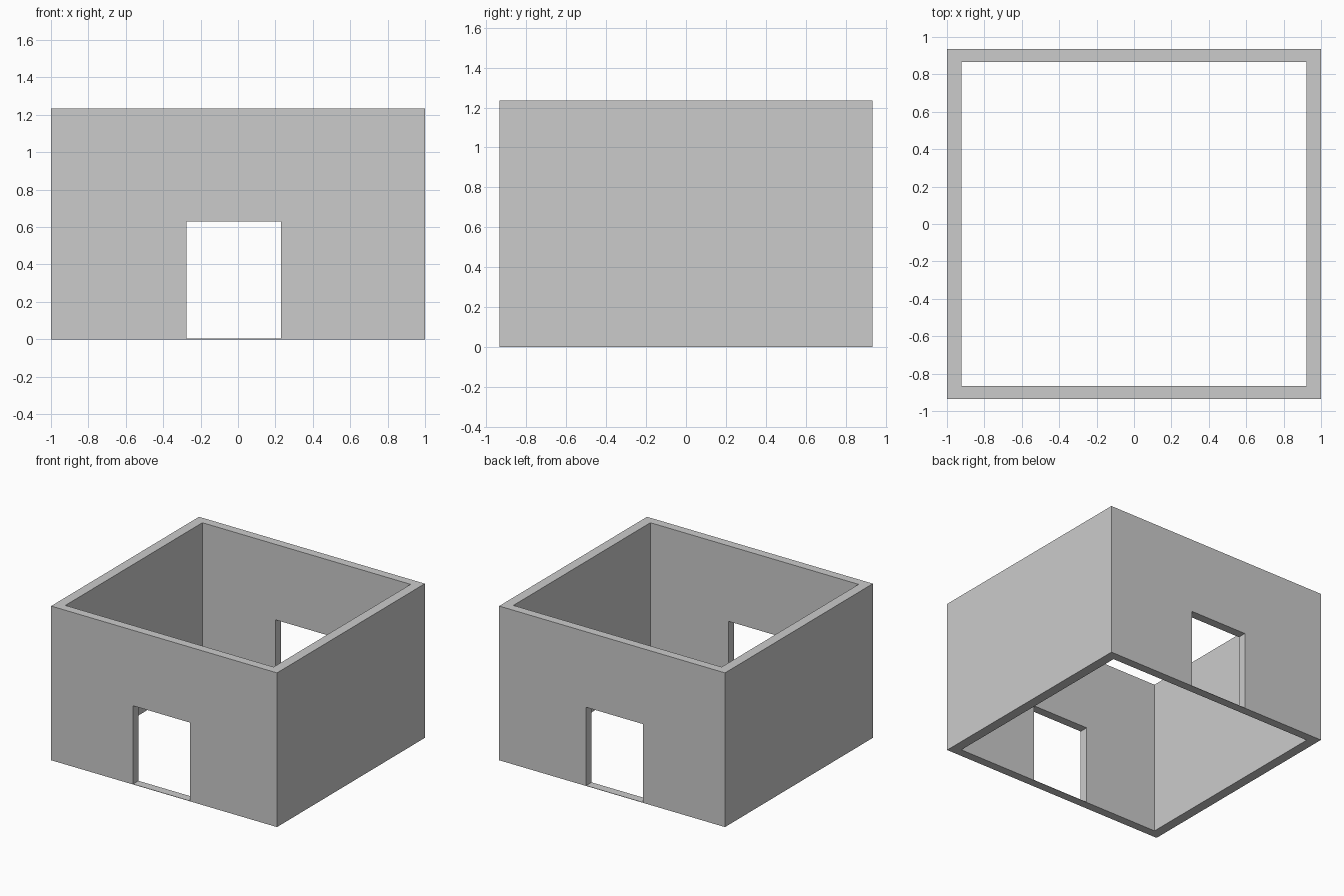
import bpy

if "Cube" in bpy.data.objects:
    bpy.data.objects.remove(bpy.data.objects["Cube"])

HX, HY, HEIGHT = 1.0, 0.935, 1.234      # outer half sizes and wall height
IX, IY = 0.922, 0.866                   # inner half sizes
DOOR_X0, DOOR_X1, DOOR_TOP = -0.275, 0.23, 0.63
SILL = 0.003                            # paper-thin threshold under the doors


def box(name, lo, hi):
    """Axis-aligned box between two corners."""
    bpy.ops.mesh.primitive_cube_add(size=1)
    ob = bpy.context.object
    ob.name = name
    for v in ob.data.vertices:
        v.co = [hi[i] if v.co[i] > 0 else lo[i] for i in range(3)]
    return ob


def cut(target, cutter):
    """Subtract the cutter and hide it."""
    mod = target.modifiers.new(cutter.name, 'BOOLEAN')
    mod.operation = 'DIFFERENCE'
    mod.solver = 'EXACT'
    mod.object = cutter
    cutter.hide_render = True
    cutter.hide_set(True)


# Outer walls, open above and below
walls = box("room_walls", (-HX, -HY, 0), (HX, HY, HEIGHT))
cut(walls, box("room_cutter", (-IX, -IY, -0.5), (IX, IY, HEIGHT + 0.5)))

# One cutter opens the matching front and back doorways
cut(walls, box("doorway_cutter", (DOOR_X0, -HY - 0.5, SILL),
               (DOOR_X1, HY + 0.5, DOOR_TOP)))
